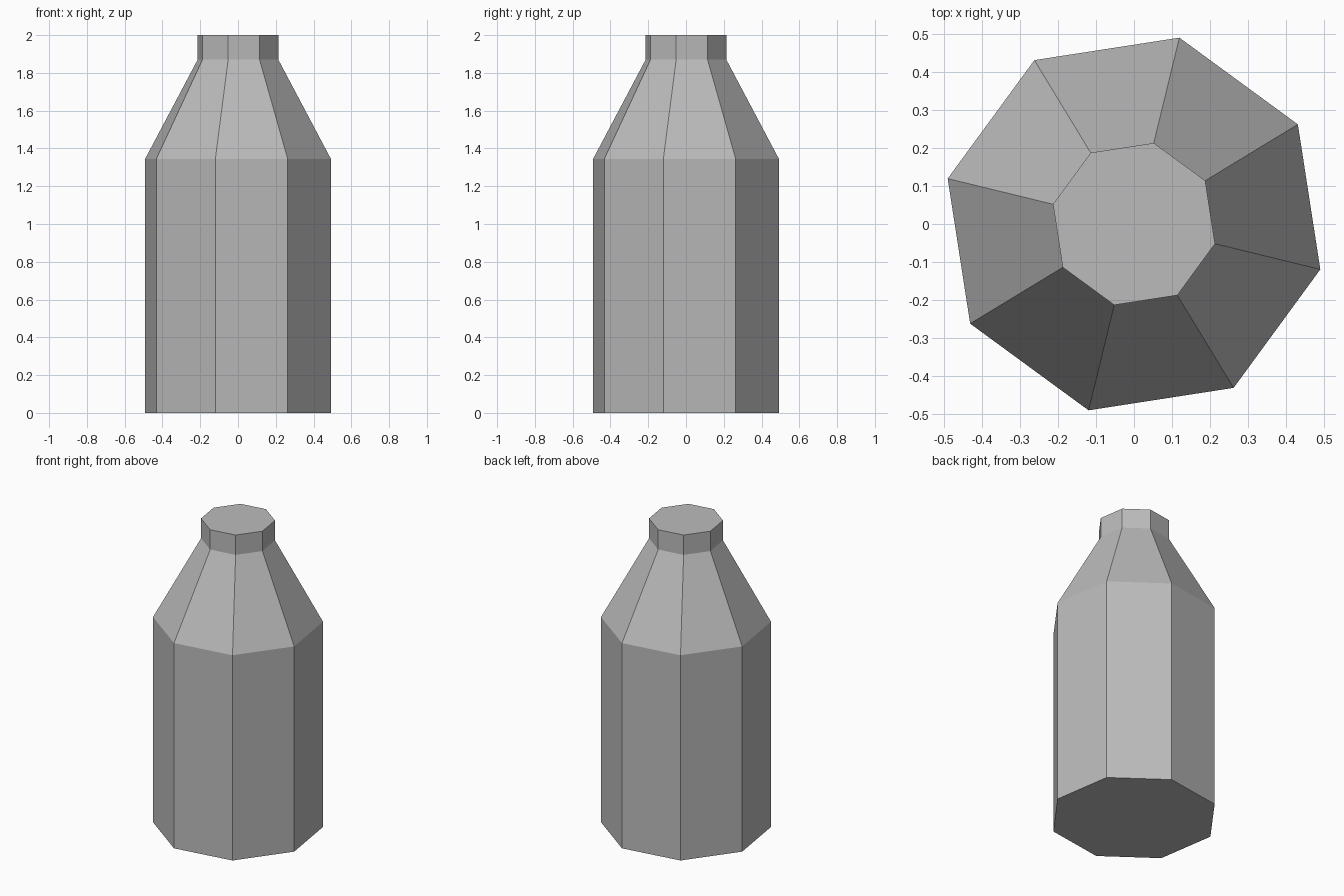
import bpy, bmesh
from math import cos, sin, radians

cube = bpy.data.objects.get("Cube")
if cube:
    bpy.data.objects.remove(cube, do_unlink=True)

SIDES = 8
TURN = radians(-13.7)

grey = bpy.data.materials.new("plain_grey")
grey.use_nodes = True
colour = (0.5, 0.5, 0.5, 1)
grey.diffuse_color = colour
grey.node_tree.nodes["Principled BSDF"].inputs["Base Color"].default_value = colour

# Bottle outline as (radius, height): base, shoulder, neck, top
profile = [(0.506, 0), (0.506, 1.345), (0.22, 1.87), (0.22, 2)]

bm = bmesh.new()
rings = []
for r, z in profile:
    angles = [TURN + radians(360) * i / SIDES for i in range(SIDES)]
    rings.append([bm.verts.new((r * cos(a), r * sin(a), z)) for a in angles])

# Side walls between neighbouring rings
for low, high in zip(rings, rings[1:]):
    for i in range(SIDES):
        j = (i + 1) % SIDES
        bm.faces.new((low[i], low[j], high[j], high[i]))

# Closed bottom and top
bm.faces.new(rings[0][::-1])
bm.faces.new(rings[-1])

mesh = bpy.data.meshes.new("bottle")
bm.to_mesh(mesh)
bm.free()
mesh.materials.append(grey)
bottle = bpy.data.objects.new("bottle", mesh)
bpy.context.collection.objects.link(bottle)
